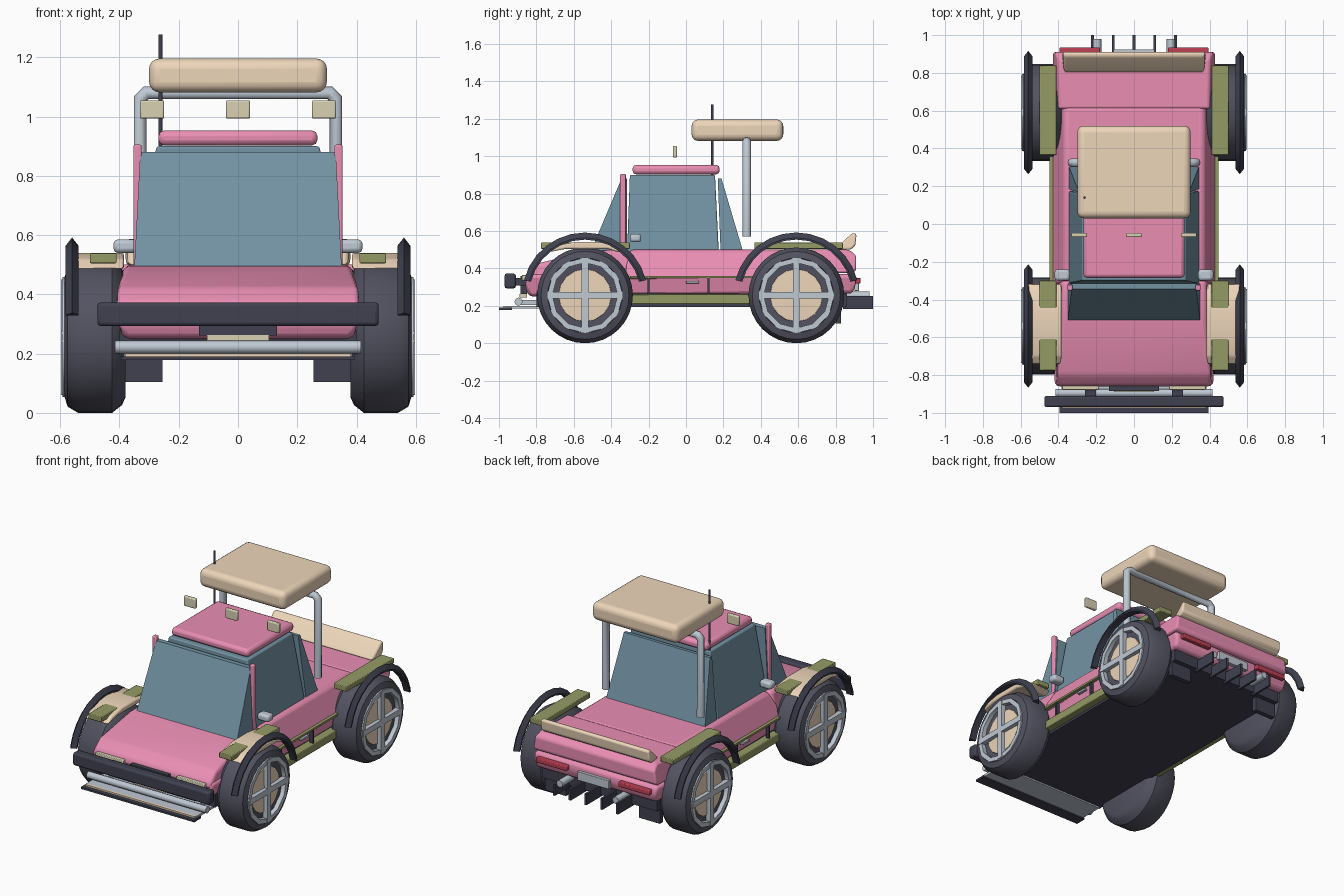
import bpy, bmesh, math
from mathutils import Vector

if "Cube" in bpy.data.objects:
    bpy.data.objects.remove(bpy.data.objects["Cube"])

COL = dict(pink=(.82, .27, .45), tan=(.85, .67, .49), dark=(.05, .053, .08), glass=(.17, .29, .37),
           green=(.3, .33, .13), red=(.52, .05, .09), cream=(.69, .64, .45), silver=(.52, .58, .65),
           tyre=(.085, .085, .12))
MAT = {}
for k, c in COL.items():
    MAT[k] = bpy.data.materials.new(k)
    MAT[k].diffuse_color = (*c, 1)


def make(name, verts, faces, mat, bevel=0, segs=3):
    me = bpy.data.meshes.new(name)
    me.from_pydata(verts, [], faces)
    bm = bmesh.new()
    bm.from_mesh(me)
    bmesh.ops.recalc_face_normals(bm, faces=bm.faces)
    bm.to_mesh(me)
    bm.free()
    ob = bpy.data.objects.new(name, me)
    bpy.context.collection.objects.link(ob)
    me.materials.append(MAT[mat])
    if bevel:
        m = ob.modifiers.new("bevel", 'BEVEL')
        m.width, m.segments, m.limit_method = bevel, segs, 'ANGLE'
        m.angle_limit = math.radians(25)
    bpy.ops.object.select_all(action='DESELECT')
    ob.select_set(True)
    bpy.context.view_layer.objects.active = ob
    bpy.ops.object.shade_smooth_by_angle(angle=math.radians(32))
    return ob


def prism(name, prof, mat, bevel=0, segs=3):
    """Side profile of (y, z, half width) spanned across x."""
    n = len(prof)
    v = [(s * w, y, z) for s in (-1, 1) for y, z, w in prof]
    f = [list(range(n)), list(range(n, 2 * n))]
    f += [(i, (i + 1) % n, n + (i + 1) % n, n + i) for i in range(n)]
    return make(name, v, f, mat, bevel, segs)


def box(name, x, y, z, mat, bevel=0, segs=2):
    v = [(a, b, c) for a in x for b in y for c in z]
    f = [(0, 1, 3, 2), (4, 5, 7, 6), (0, 1, 5, 4), (2, 3, 7, 6), (0, 2, 6, 4), (1, 3, 7, 5)]
    return make(name, v, f, mat, bevel, segs)


def pair(name, x, y, z, mat, bevel=0, segs=2):
    for s, side in ((1, "right"), (-1, "left")):
        box(f"{name}_{side}", (s * x[0], s * x[1]), y, z, mat, bevel, segs)


def lathe(name, prof, s, cy, cz, n, mat, closed=False, arc=None):
    """Spin (x, radius) points around an x axis; arc gives a capped sweep."""
    a0, a1 = arc or (0, 360)
    rings = n + 1 if arc else n
    k = len(prof)
    v = []
    for i in range(rings):
        a = math.radians(a0 + (a1 - a0) * i / n)
        v += [(s * x, cy + r * math.cos(a), cz + r * math.sin(a)) for x, r in prof]
    f = [(i * k + j, i * k + (j + 1) % k, (i + 1) % rings * k + (j + 1) % k, (i + 1) % rings * k + j)
         for i in range(n) for j in range(k if closed else k - 1)]
    if arc:
        f += [list(range(k)), list(range(n * k, n * k + k))]
    elif not closed:
        f += [[i * k for i in range(n)], [i * k + k - 1 for i in range(n)]]
    return make(name, v, f, mat)


def tube(name, pts, r, mat):
    cu = bpy.data.curves.new(name, 'CURVE')
    cu.dimensions, cu.bevel_depth, cu.bevel_resolution, cu.use_fill_caps = '3D', r, 2, True
    sp = cu.splines.new('POLY')
    sp.points.add(len(pts) - 1)
    for p, q in zip(sp.points, pts):
        p.co = (*q, 1)
    cu.materials.append(MAT[mat])
    ob = bpy.data.objects.new(name, cu)
    bpy.context.collection.objects.link(ob)


# body shell
box("underbody", (-.4, .4), (-.8, .86), (.195, .28), 'dark')
prism("lower_body", [(-.84, .25, .38), (-.86, .3, .42), (-.85, .37, .42), (.9, .37, .43), (.91, .32, .43),
                     (.89, .265, .42)], 'pink', .02)
prism("hood", [(-.86, .33, .41), (-.86, .37, .41), (-.8, .425, .41), (-.52, .495, .385), (-.3, .5, .38),
               (-.3, .33, .42)], 'pink', .02)
prism("centre_body", [(-.32, .34, .43), (-.32, .41, .425), (-.3, .5, .365), (.62, .5, .365), (.64, .41, .425),
                      (.64, .34, .43)], 'pink', .02)
prism("rear_deck", [(.61, .375, .43), (.61, .5, .40), (.87, .5, .40), (.91, .47, .42), (.91, .39, .43),
                    (.89, .375, .43)], 'pink', .025)
prism("tail_spoiler", [(.8, .5, .37), (.82, .525, .37), (.89, .59, .37), (.912, .585, .38), (.905, .52, .38),
                       (.88, .5, .38)], 'tan', .012)

# cabin
prism("windshield", [(-.51, .49, .35), (-.345, .88, .33), (-.315, .88, .33), (-.315, .49, .35)], 'glass')
prism("cabin_glass", [(-.315, .49, .345), (-.3, .9, .275), (.155, .9, .275), (.175, .49, .345)],
      'glass', .008)
prism("rear_window", [(.185, .49, .345), (.17, .88, .3), (.19, .88, .3), (.305, .49, .345)], 'glass')
box("roof", (-.268, .268), (-.285, .18), (.903, .953), 'pink', .018)
pair("front_pillar", (.325, .353), (-.352, -.322), (.48, .905), 'pink', .006)
pair("mirror", (.34, .42), (-.3, -.24), (.54, .585), 'silver', .014)

# roll bar, roof cargo, lamps and antenna
tube("roll_bar", [(-.33, .325, .57), (-.33, .325, 1.06), (-.31, .325, 1.08), (.31, .325, 1.08), (.33, .325, 1.06),
                  (.33, .325, .57)], .023, 'silver')
box("roof_cargo", (-.3, .3), (.03, .52), (1.082, 1.196), 'tan', .035, 4)
for i, x in enumerate((-.29, 0, .29)):
    box(f"roof_lamp_{i}", (x - .041, x + .041), (-.07, -.048), (.993, 1.055), 'cream', .006)
tube("antenna", [(-.262, .14, .9), (-.262, .14, 1.277)], .007, 'dark')

# fenders, sills and side trim
for s, side in ((1, "right"), (-1, "left")):
    prof = [(-.745, .485), (-.7, .52), (-.6, .54), (-.46, .54), (-.35, .525), (-.315, .505), (-.36, .485)]
    prof += [(-.42, .505), (-.64, .505)]
    n = len(prof)
    make(f"front_fender_{side}", [(s * x, y, z) for x in (.385, .565) for y, z in prof],
         [list(range(n)), list(range(n, 2 * n))]
         + [(i, (i + 1) % n, n + (i + 1) % n, n + i) for i in range(n)], 'tan', .008, 2)
pair("front_fender_pad", (.41, .5), (-.775, -.3), (.505, .538), 'green', .004)
pair("rear_fender_pad", (.41, .5), (.365, .84), (.505, .538), 'green', .004)
pair("sill", (.39, .448), (-.3, .4), (.21, .262), 'green', .005)
pair("side_rail", (.425, .448), (-.3, .4), (.348, .36), 'green')
for i, y in enumerate((-.2, .12)):
    pair(f"sill_post_{i}", (.42, .442), (y - .006, y + .006), (.255, .35), 'dark')
pair("door_handle", (.425, .445), (0, .07), (.32, .334), 'silver', .003)

# front end
box("front_bumper", (-.475, .475), (-.97, -.91), (.293, .373), 'dark', .012)
pair("bumper_mount", (.2, .26), (-.92, -.84), (.31, .35), 'dark')
box("winch_plate", (-.132, .132), (-.885, -.85), (.262, .36), 'dark')
box("front_plate", (-.105, .105), (-.89, -.85), (.245, .263), 'cream')
pair("headlamp", (.185, .38), (-.878, -.85), (.335, .365), 'cream', .004)
tube("skid_bar", [(-.415, -.895, .222), (.415, -.895, .222)], .022, 'silver')
pair("skid_bar_mount", (.3, .34), (-.9, -.78), (.205, .23), 'silver')
box("splitter_lip", (-.395, .395), (-1, -.93), (.178, .19), 'dark')
box("splitter", (-.385, .385), (-.96, -.78), (.186, .2), 'silver')
box("splitter_trim", (-.38, .38), (-.975, -.955), (.188, .2), 'tan')

# rear end
pair("tail_lamp", (.18, .395), (.9, .934), (.32, .35), 'red', .005)
box("rear_plate", (-.11, .11), (.9, .925), (.28, .335), 'silver', .003)
for i in range(5):
    x = (i - 2) * .11
    box(f"diffuser_fin_{i}", (x - .007, x + .007), (.84, 1), (.182, .252), 'dark')
for s, side in ((1, "right"), (-1, "left")):
    tube(f"exhaust_{side}", [(s * .195, .85, .255), (s * .195, .98, .255)], .022, 'silver')
pair("mud_flap", (.255, .4), (.8, .83), (.105, .24), 'dark')

# wheels and arches
for cy, end in ((-.54, "front"), (.59, "rear")):
    tube(f"{end}_axle", [(-.5, cy, .258), (.5, cy, .258)], .03, 'dark')
    for s, side in ((1, "right"), (-1, "left")):
        tag, cz = f"{end}_{side}", .256
        lathe("tyre_" + tag, [(.38, 0), (.38, .205), (.392, .23), (.425, .256), (.54, .256), (.575, .235),
                              (.586, .2), (.565, .185), (.555, 0)], s, cy, cz, 32, 'tyre')
        lathe("rim_disc_" + tag, [(.54, 0), (.54, .145), (.57, .14), (.575, 0)], s, cy, cz, 16, 'tan')
        lathe("rim_ring_" + tag, [(.565, .175), (.593, .175), (.593, .203), (.565, .203)], s, cy, cz, 12,
              'silver', True)
        for nm, a, b in (("long", .195, .018), ("tall", .018, .195)):
            box(f"spoke_{nm}_{tag}", (s * .565, s * .597), (cy - a, cy + a), (cz - b, cz + b), 'silver')
        lathe("wheel_arch_" + tag, [(.538, .298), (.538, .308), (.56, .336), (.582, .308), (.582, .298)], s, cy, cz,
              12, 'dark', True, (14, 166))

for m in bpy.data.materials:
    if m.users and not m.is_grease_pencil:
        m.use_nodes = True
        m.node_tree.nodes["Principled BSDF"].inputs["Base Color"].default_value = m.diffuse_color
